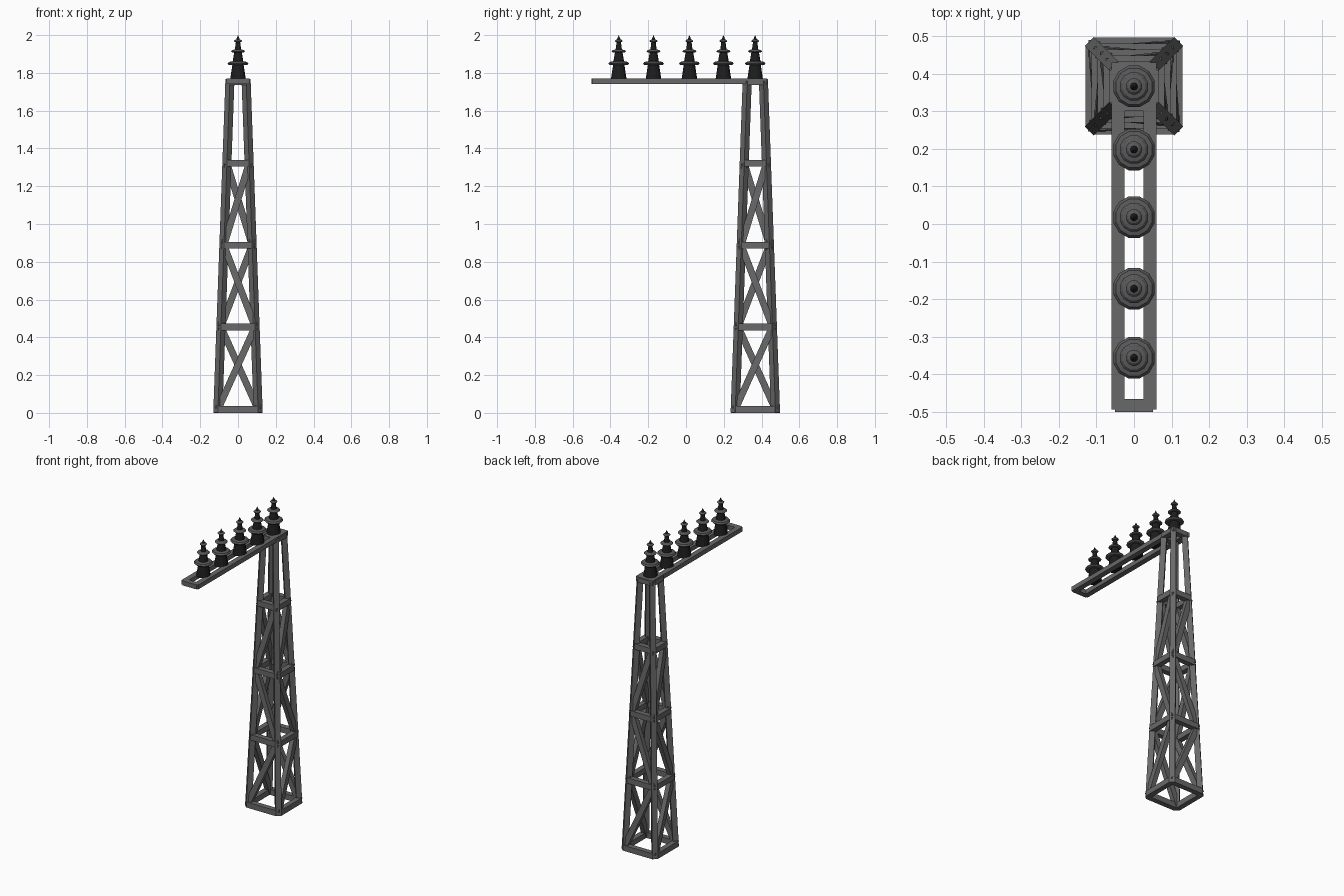
import bpy, bmesh, math
from mathutils import Vector, Matrix

if "Cube" in bpy.data.objects:
    bpy.data.objects.remove(bpy.data.objects["Cube"])

CY = 0.367          # tower centre in y
LEVELS = [0.018, 0.455, 0.888, 1.322, 1.752]

def material(name, v):
    m = bpy.data.materials.new(name)
    m.diffuse_color = (v, v, v, 1)
    m.use_nodes = True
    m.node_tree.nodes["Principled BSDF"].inputs["Base Color"].default_value = m.diffuse_color
    return m

STEEL = material("steel", 0.14)
BLACK = material("black_ceramic", 0.012)
SHED = material("shed_grey", 0.1)

def make_object(name, bm, *mats):
    bmesh.ops.recalc_face_normals(bm, faces=bm.faces)
    me = bpy.data.meshes.new(name)
    bm.to_mesh(me)
    bm.free()
    for m in mats:
        me.materials.append(m)
    ob = bpy.data.objects.new(name, me)
    bpy.context.collection.objects.link(ob)
    return ob

def beam(bm, a, b, w, d, out):
    """Box beam from a to b; depth d faces along 'out', width w across it."""
    a, b = Vector(a), Vector(b)
    t = (b - a).normalized()
    side = t.cross(Vector(out)).normalized()
    o = side.cross(t)
    rot = Matrix((side, o, t)).transposed().to_4x4()
    mat = Matrix.Translation((a + b) / 2) @ rot @ Matrix.Diagonal((w, d, (b - a).length, 1))
    bmesh.ops.create_cube(bm, size=1, matrix=mat)

def half(z):
    return 0.107 + (0.043 - 0.107) * z / 1.755

def corner(i, z):
    sx, sy = [(-1, -1), (1, -1), (1, 1), (-1, 1)][i % 4]
    return Vector((sx * half(z), CY + sy * half(z), z))

# Four tapered legs, turned so a flat faces each corner
bm = bmesh.new()
for i in range(4):
    out = corner(i, 0) - Vector((0, CY, 0))
    beam(bm, corner(i, 0), corner(i, 1.757), 0.034, 0.034, out)
make_object("tower_legs", bm, STEEL)

# Horizontal rings and zigzag diagonals on each side
rings, braces = bmesh.new(), bmesh.new()
for i in range(4):
    out = Vector((0, -1, 0))
    out.rotate(Matrix.Rotation(i * math.pi / 2, 3, 'Z'))
    for k, z in enumerate(LEVELS):
        off = out * 0.006
        beam(rings, corner(i, z) + off, corner(i + 1, z) + off, 0.036 if k < 4 else 0.03, 0.034, out)
    for k in range(3):
        lo, hi = (i, i + 1) if k % 2 == 0 else (i + 1, i)
        beam(braces, corner(lo, LEVELS[k]), corner(hi, LEVELS[k + 1]), 0.036, 0.03, out)
make_object("tower_rings", rings, STEEL)
make_object("tower_diagonals", braces, STEEL)

# Cantilever arm frame
bm = bmesh.new()
for s in (-1, 1):
    beam(bm, (s * 0.0425, 0.43, 1.756), (s * 0.0425, -0.494, 1.756), 0.035, 0.029, (0, 0, 1))
for y in (-0.483, 0.413):
    beam(bm, (-0.05, y, 1.756), (0.05, y, 1.756), 0.034, 0.029, (0, 0, 1))
make_object("arm_frame", bm, STEEL)

# Lathed insulators: (radius, z), sheds are the wide discs
PROFILE = [(0.0, 1.765), (0.043, 1.765), (0.031, 1.842), (0.050, 1.842), (0.057, 1.849),
           (0.050, 1.858), (0.029, 1.862), (0.021, 1.908), (0.032, 1.908), (0.039, 1.914),
           (0.032, 1.921), (0.017, 1.924), (0.012, 1.962), (0.018, 1.964), (0.022, 1.969),
           (0.016, 1.975), (0.010, 1.977), (0.0, 2.0)]
BODY = {0, 1, 6, 11, 16}
N = 12

def insulator(name, y):
    bm = bmesh.new()
    rows = []
    for r, z in PROFILE:
        if r == 0:
            rows.append([bm.verts.new((0, y, z))] * N)
        else:
            rows.append([bm.verts.new((r * math.cos((j + .5) * math.tau / N),
                                       y + r * math.sin((j + .5) * math.tau / N), z)) for j in range(N)])
    for k in range(len(rows) - 1):
        for j in range(N):
            q = [rows[k][j], rows[k][(j + 1) % N], rows[k + 1][(j + 1) % N], rows[k + 1][j]]
            f = bm.faces.new(list(dict.fromkeys(q)))
            f.material_index = 0 if k in BODY else 1
    make_object(name, bm, BLACK, SHED)

for n, y in enumerate((0.366, 0.198, 0.018, -0.172, -0.356)):
    insulator(f"insulator_{n + 1}", y)

# Small end cap giving the arm tip its slight point
bm = bmesh.new()
bmesh.ops.create_cube(bm, size=1, matrix=Matrix.Translation((0, -0.49, 1.756)) @ Matrix.Diagonal((0.08, 0.02, 0.029, 1)))
make_object("arm_tip", bm, STEEL)
